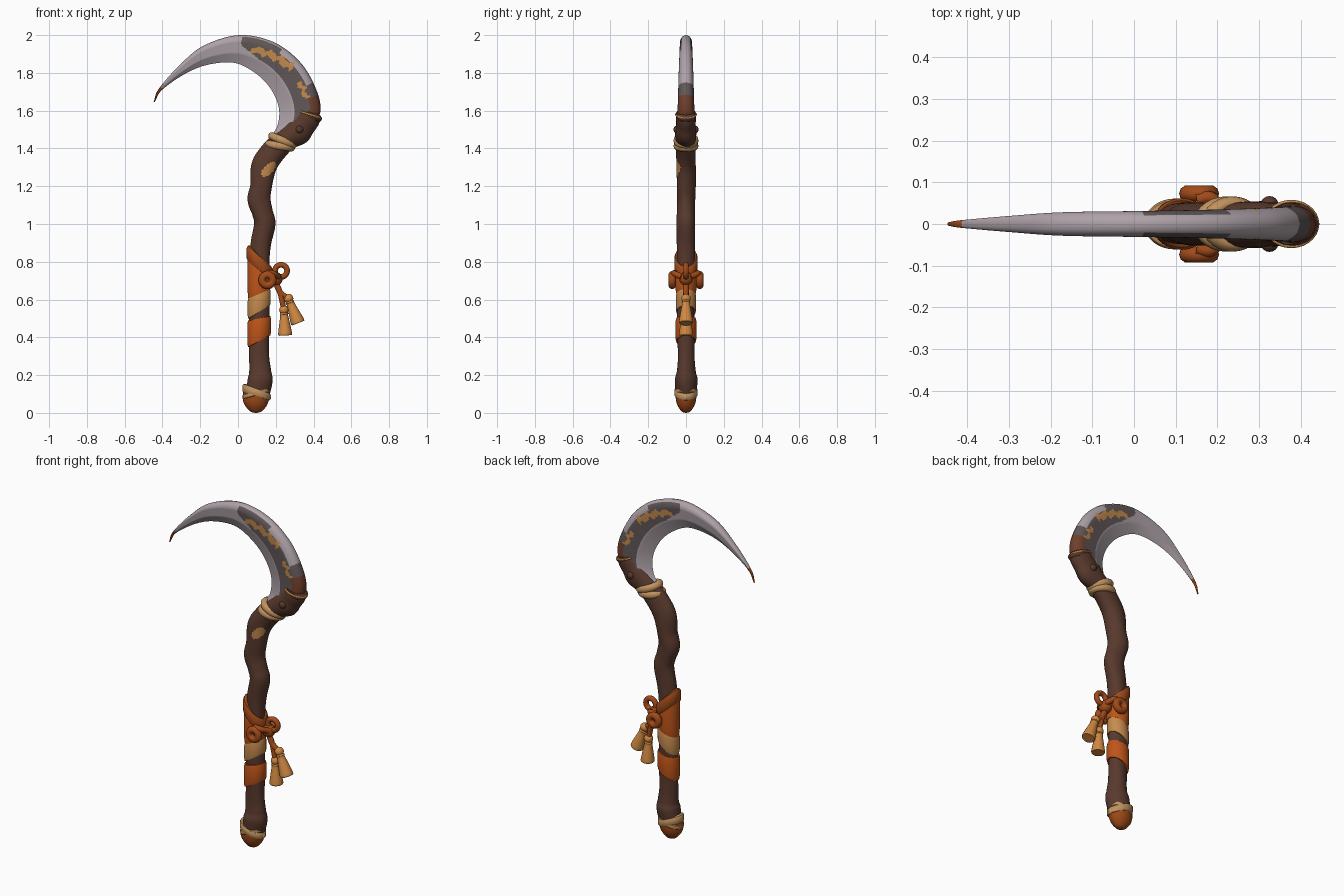
import bpy, bmesh
from math import sin, cos, pi, sqrt
from mathutils import Vector

cube = bpy.data.objects.get("Cube")
if cube:
    bpy.data.objects.remove(cube, do_unlink=True)


def material(name, rgb):
    m = bpy.data.materials.new(name)
    m.use_nodes = True
    m.diffuse_color = (*rgb, 1)
    bsdf = next(n for n in m.node_tree.nodes if n.type == "BSDF_PRINCIPLED")
    bsdf.inputs["Base Color"].default_value = (*rgb, 1)
    bsdf.inputs["Roughness"].default_value = 0.7
    return m


BARK = material("bark brown", (0.098, 0.041, 0.026))
STEEL = material("pale steel", (0.42, 0.36, 0.39))
DARK = material("dark steel", (0.12, 0.095, 0.095))
OCHRE = material("ochre", (0.56, 0.26, 0.075))
ORANGE = material("burnt orange", (0.52, 0.09, 0.01))
RUST = material("rust leather", (0.36, 0.07, 0.01))
STAIN = material("dark rust stain", (0.16, 0.05, 0.025))
TASSEL = material("amber thread", (0.64, 0.25, 0.055))
TAN = material("tan binding", (0.54, 0.29, 0.115))
parts = []


def spline(points, steps):
    """Catmull-Rom samples through tuples of any length."""
    p = [Vector(q) for q in points]
    p = [2 * p[0] - p[1]] + p + [2 * p[-1] - p[-2]]
    out = []
    for i in range(1, len(p) - 2):
        a, b, c, d = p[i - 1:i + 3]
        for k in range(steps):
            t = k / steps
            out.append(0.5 * (2 * b + (c - a) * t + (2 * a - 5 * b + 4 * c - d) * t * t
                              + (3 * b - a - 3 * c + d) * t ** 3))
    return out + [p[-2]]


def skin(name, rings, mats, rule=None, cap=True, wrap=False):
    """Join rings of points into a surface; rule(ring, side, centre) picks the colour."""
    bm = bmesh.new()
    vs = [[bm.verts.new(p) for p in r] for r in rings]
    n = len(vs[0])
    for i in range(len(vs) if wrap else len(vs) - 1):
        for j in range(n):
            k, up = (j + 1) % n, vs[(i + 1) % len(vs)]
            f = bm.faces.new((vs[i][j], vs[i][k], up[k], up[j]))
            if rule:
                f.material_index = rule(i, j, f.calc_center_median())
    if cap:
        bm.faces.new(vs[0])
        bm.faces.new(vs[-1])
    bmesh.ops.remove_doubles(bm, verts=bm.verts, dist=1e-5)
    bmesh.ops.recalc_face_normals(bm, faces=bm.faces)
    me = bpy.data.meshes.new(name)
    bm.to_mesh(me)
    bm.free()
    for m in mats:
        me.materials.append(m)
    ob = bpy.data.objects.new(name, me)
    bpy.context.collection.objects.link(ob)
    parts.append(ob)


def limb(name, stations, mats, steps=4, sides=20, rough=0.0, rule=None):
    """Elliptical loft along a path in the xz plane; stations are x, z, half width, half depth."""
    s, rings = spline(stations, steps), []
    for i, (x, z, w, d) in enumerate(s):
        a, b = s[max(i - 1, 0)], s[min(i + 1, len(s) - 1)]
        t = Vector((b[0] - a[0], b[1] - a[1])).normalized()
        ring = []
        for j in range(sides):
            q = 2 * pi * j / sides
            r = 1 + rough * sin(3 * q + 13 * z)
            ring.append((x + t.y * w * r * cos(q), d * r * sin(q), z - t.x * w * r * cos(q)))
        rings.append(ring)
    skin(name, rings, mats, rule)


def band(name, mat, x, lo, hi, rx, ry, tilt_lo, tilt_hi, thick=0.008, sides=32):
    """Strap around the shaft with separately tilted lower and upper edges."""
    rings = []
    for j in range(sides):
        q = 2 * pi * j / sides
        a, b = lo + tilt_lo * cos(q), hi + tilt_hi * cos(q)
        e = (b - a) * 0.15
        prof = [(-0.012, a), (thick * 0.5, a), (thick, a + e), (thick, b - e),
                (thick * 0.5, b), (-0.012, b)]
        rings.append([(x + (rx + r) * cos(q), (ry + r) * sin(q), z) for r, z in prof])
    skin(name, rings, [mat], cap=False, wrap=True)


def ring(name, mat, loc, major, minor, rot=(pi / 2, 0, 0), scale=(1, 1, 1)):
    bpy.ops.mesh.primitive_torus_add(location=loc, rotation=rot, major_radius=major,
                                     minor_radius=minor, major_segments=28, minor_segments=10)
    ob = bpy.context.object
    ob.name, ob.scale = name, scale
    ob.data.materials.append(mat)
    parts.append(ob)


def ball(name, mat, loc, r):
    bpy.ops.mesh.primitive_uv_sphere_add(segments=16, ring_count=10, radius=r, location=loc)
    ob = bpy.context.object
    ob.name = name
    ob.data.materials.append(mat)
    parts.append(ob)


def cord(name, mat, points, r):
    pts = [Vector(p) for p in spline(points, 6)]
    rings = []
    for i, p in enumerate(pts):
        t = (pts[min(i + 1, len(pts) - 1)] - pts[max(i - 1, 0)]).normalized()
        u = t.cross(Vector((0.3, 1, 0.2))).normalized()
        v = t.cross(u)
        rings.append([p + r * (u * cos(k * pi / 5) + v * sin(k * pi / 5)) for k in range(10)])
    skin(name, rings, [mat])


# Gnarled shaft with a slanted worn patch on the front
def shaft_rule(i, j, c):
    x, z = c.x - 0.163, c.z - 1.29
    along, across = 0.7 * x + 0.7 * z, 0.7 * x - 0.7 * z
    return int(c.y < -0.02 and (along / 0.05) ** 2 + (across / 0.024) ** 2 < 1)


limb("shaft", [(.095, .07, .06, .05), (.115, .17, .066, .06), (.117, .22, .058, .05),
               (.113, .3, .053, .044), (.112, .45, .054, .045), (.113, .65, .053, .046),
               (.115, .8, .053, .047), (.123, .9, .054, .048), (.141, 1.0, .056, .05),
               (.128, 1.06, .055, .048), (.11, 1.13, .061, .048), (.122, 1.2, .057, .05),
               (.138, 1.3, .067, .051), (.175, 1.365, .066, .051), (.23, 1.43, .064, .052)],
     [BARK, OCHRE], steps=14, sides=48, rough=0.035, rule=shaft_rule)

# Socket that holds the blade
limb("blade_socket", [(.22, 1.415, .06, .052), (.265, 1.455, .062, .055), (.312, 1.49, .075, .056),
                      (.342, 1.525, .068, .052), (.368, 1.56, .066, .053), (.38, 1.59, .06, .05)],
     [BARK], rough=0.03)
limb("socket_lip", [(.372, 1.56, .056, .048), (.377, 1.572, .068, .054), (.38, 1.582, .066, .053),
                    (.383, 1.592, .052, .044)], [BARK])
ring("socket_cord", OCHRE, (.377, 0, 1.58), .064, .005, (0, .3, 0), (1.02, .84, 1))
for y, tag in ((-.045, "front"), (.045, "back")):
    ball(f"socket_knot_{tag}", BARK, (.325, y, 1.5), .022)
for k, (x, z, tilt) in enumerate([(.222, 1.413, .15), (.236, 1.442, .4)]):
    ring(f"collar_{k + 1}", TAN, (x, 0, z), .06, .021, (0, tilt, 0), (1.0, .82, 1))

# Crescent blade: outer x, z, inner x, z, half thickness
STEPS, ACROSS = 24, 32
blade = spline([(-.447, 1.645, -.441, 1.645, .004), (-.42, 1.715, -.402, 1.71, .009),
                (-.31, 1.84, -.28, 1.795, .019), (-.18, 1.945, -.16, 1.843, .028),
                (.01, 2.0, -.02, 1.853, .031), (.195, 1.96, .09, 1.80, .034),
                (.335, 1.85, .17, 1.72, .038), (.415, 1.71, .215, 1.62, .042),
                (.437, 1.60, .21, 1.525, .045), (.40, 1.53, .165, 1.45, .045)], STEPS)


def belly(v):
    """Thickness across the blade: rounded spine, broad cheek, bevelled cutting edge."""
    if v < 0.25:
        return sqrt(max(0, 1 - ((0.25 - v) / 0.25) ** 2))
    return 1 - 0.2 * (v - 0.25) / 0.4 if v < 0.65 else 0.8 * (1 - v) / 0.35


def blade_rule(i, j, c):
    s = (i + 0.5) / STEPS
    v = (j + 0.5) / ACROSS
    v = v if v < 1 else 2 - v
    jag = 0.035 * sin(s * 17) + 0.02 * sin(s * 31)
    if s < 1.1:
        return 2
    if s > 7.2 and v < 0.24 + 0.05 * (s - 7.2):
        return 4
    mark = abs(v - (0.43 - 0.11 * (s - 4.4)) - jag)
    if (4.45 < s < 5.95 and mark < 0.09) or (6.45 < s < 7.15 and abs(v - 0.3 + jag) < 0.06):
        return 3
    # Dark panel with a rounded start, leaving a bright strip along the spine
    low = 0.07 if s < 5.3 else 0.2 if s < 6.7 else 0
    high = 0.3 + 0.33 * sqrt(min(1, max(0, s - 4.1) / 0.8))
    return int(4.1 < s < 8.2 and low < v < high)


rows = []
for ox, oz, ix, iz, h in blade:
    row = []
    for j in range(2 * ACROSS):
        side, v = (-1, j / ACROSS) if j < ACROSS else (1, 2 - j / ACROSS)
        row.append((ox + (ix - ox) * v, side * h * belly(v), oz + (iz - oz) * v))
    rows.append(row)
skin("blade", rows, [STEEL, DARK, RUST, OCHRE, STAIN], blade_rule)

# Grip wrappings
band("lower_wrap", ORANGE, .112, .38, .5, .055, .048, .03, .012)
band("middle_wrap", OCHRE, .112, .535, .63, .055, .048, .035, .025, .006)
band("upper_wrap", ORANGE, .113, .63, .79, .055, .048, .025, -.05, .007)
band("top_strap", RUST, .114, .755, .83, .056, .05, -.05, -.055, .012)

# Knot loops, one each side, and a side loop
for y, tag in ((-.073, "front"), (.073, "back")):
    ring(f"knot_loop_{tag}", RUST, (.156, y, .703), .028, .02)
    cord(f"knot_cord_{tag}", RUST, [(.15, y * .8, .74), (.185, y * .85, .738), (.215, y * .3, .72)], .016)
ring("side_loop", RUST, (.228, 0, .752), .032, .015)
ball("knot", RUST, (.2, 0, .71), .036)

# Two tassels on cords
for k, (top, bottom) in enumerate([((.243, .545), (.25, .41)), ((.268, .605), (.318, .475))]):
    t, b = Vector(top), Vector(bottom)
    cord(f"tassel_cord_{k + 1}", RUST, [(.195, 0, .7), (.222, 0, .64), (t.x, 0, t.y)], .015)
    ball(f"tassel_bead_{k + 1}", TASSEL, (t.x, 0, t.y), .025)
    prof = [(0, .014), (.15, .023), (.22, .021), (.6, .03), (.93, .037), (1, .034)]
    limb(f"tassel_{k + 1}", [(*(t.lerp(b, f)), r, r) for f, r in prof], [TASSEL])

# Acorn-shaped butt cap with crossed bindings, one broad and one narrow
limb("butt_cap", [(.095, 0, .004, .004), (.095, .008, .03, .023), (.095, .04, .058, .045),
                  (.095, .08, .071, .055), (.1, .115, .066, .054), (.102, .13, .055, .048)], [RUST])
band("butt_binding_broad", TAN, .098, .088, .128, .065, .052, -.02, -.024, .009)
band("butt_binding_narrow", TAN, .098, .092, .118, .065, .052, .02, .02, .008)
ball("butt_knot", TAN, (.158, 0, .082), .018)

# Smooth shading with sharp edges kept
bpy.ops.object.select_all(action="DESELECT")
for ob in parts:
    ob.select_set(True)
bpy.context.view_layer.objects.active = parts[0]
bpy.ops.object.shade_smooth_by_angle(angle=0.7)
